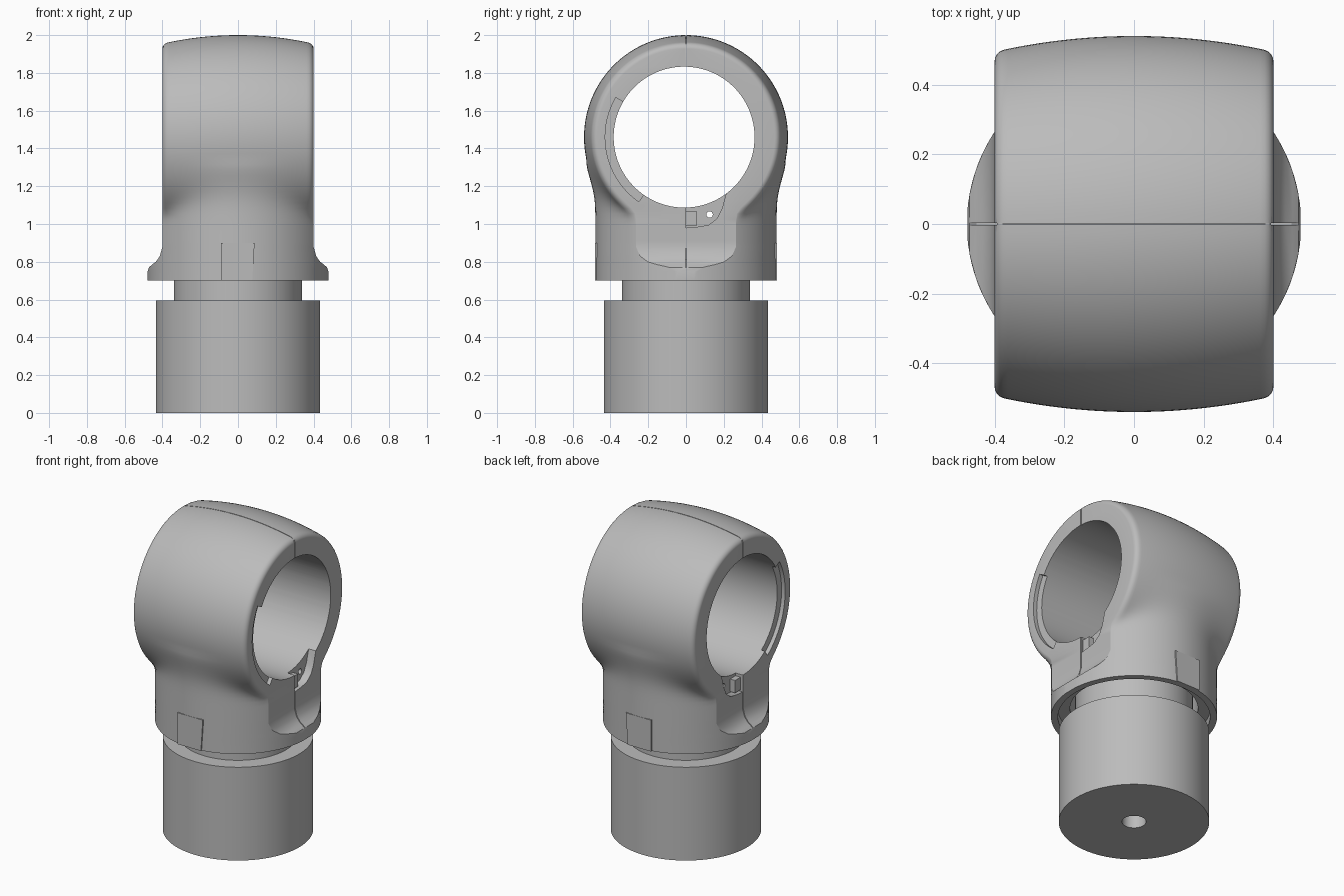
import bpy, bmesh, math
from mathutils import Matrix, Vector

cube = bpy.data.objects.get("Cube")
if cube:
    bpy.data.objects.remove(cube, do_unlink=True)

grey = bpy.data.materials.new("light grey")
grey.use_nodes = True
grey.diffuse_color = (0.5, 0.5, 0.5, 1)
grey.node_tree.nodes["Principled BSDF"].inputs["Base Color"].default_value = (0.5, 0.5, 0.5, 1)

BORE_Z, BORE_Y, BORE_R = 1.46, -0.01, 0.373
NECK_R, HALF_X = 0.48, 0.4


def finish(bm, name):
    bmesh.ops.recalc_face_normals(bm, faces=bm.faces)
    mesh = bpy.data.meshes.new(name)
    bm.to_mesh(mesh)
    bm.free()
    mesh.materials.append(grey)
    ob = bpy.data.objects.new(name, mesh)
    bpy.context.collection.objects.link(ob)
    return ob


def cylinder(name, r, a, b, along_x=False, y=0, z=0, seg=96):
    """Cylinder from a to b along z, or along x at the given y and z."""
    bm = bmesh.new()
    mat = Matrix.Translation((0, 0, (a + b) / 2))
    if along_x:
        mat = Matrix.Translation(((a + b) / 2, y, z)) @ Matrix.Rotation(math.pi / 2, 4, 'Y')
    bmesh.ops.create_cone(bm, cap_ends=True, segments=seg, radius1=r, radius2=r,
                          depth=b - a, matrix=mat)
    return finish(bm, name)


def prism(name, points, axis, a, b):
    """Extrude a 2D outline along x (points are y, z) or y (points are x, z)."""
    bm = bmesh.new()
    put = (lambda p: (a, p[0], p[1])) if axis == 'x' else (lambda p: (p[0], a, p[1]))
    face = bm.faces.new([bm.verts.new(put(p)) for p in points])
    out = bmesh.ops.extrude_face_region(bm, geom=[face])
    move = Vector((b - a, 0, 0)) if axis == 'x' else Vector((0, b - a, 0))
    bmesh.ops.translate(bm, vec=move, verts=[v for v in out["geom"]
                                             if isinstance(v, bmesh.types.BMVert)])
    return finish(bm, name)


def rect(x0, x1, z0, z1):
    return [(x0, z0), (x1, z0), (x1, z1), (x0, z1)]


def select(ob):
    bpy.ops.object.select_all(action='DESELECT')
    ob.select_set(True)
    bpy.context.view_layer.objects.active = ob


def cut(ob, *cutters):
    select(ob)
    for c in cutters:
        mod = ob.modifiers.new("cut", 'BOOLEAN')
        mod.operation, mod.solver, mod.object = 'DIFFERENCE', 'EXACT', c
        bpy.ops.object.modifier_apply(modifier=mod.name)
        bpy.data.objects.remove(c, do_unlink=True)


def smooth(ob):
    select(ob)
    bpy.ops.object.shade_smooth_by_angle(angle=math.radians(30))


# Half width of the clamp at each height, flaring into a flange at the bottom
FLARE = [(0.7, 0.478), (0.75, 0.478), (0.77, 0.472), (0.785, 0.455),
         (0.8, 0.435), (0.83, 0.414), (0.88, HALF_X), (2, HALF_X)]


def half_width(z):
    for (z0, c0), (z1, c1) in zip(FLARE, FLARE[1:]):
        if z <= z1:
            return c0 + (c1 - c0) * (z - z0) / (z1 - z0)
    return HALF_X


def crown(u):
    """Head radius across the width: barrel curve with rounded rims."""
    q = max(0, (abs(u) - 0.93) / 0.07)
    return 0.54 - 0.045 * u * u - 0.025 * (1 - math.sqrt(max(0, 1 - q * q)))


def neck_y(u, z):
    """Depth of the lower body, blending round neck and round head."""
    x = u * half_width(z)
    drop = BORE_Z - z
    round_neck = math.sqrt(NECK_R ** 2 - x * x) * min(1, max(0, drop) / 0.15) ** 0.5
    head = math.sqrt(max(0, crown(u) ** 2 - drop ** 2))
    return (round_neck ** 16 + head ** 16) ** (1 / 16)


# Clamp body: stacked rings from the skirt over the round head
columns = [math.sin(math.pi * (i / 36 - 0.5)) for i in range(37)]
levels = [z for z, c in FLARE[:-1]] + [0.88 + (BORE_Z - 0.88) * i / 20 for i in range(1, 21)]
halves = [[(u * half_width(z), neck_y(u, z), z) for u in columns] for z in levels]
for i in range(1, 33):
    t = math.pi / 2 * i / 32
    halves.append([(u * HALF_X, crown(u) * math.cos(t), BORE_Z + crown(u) * math.sin(t))
                   for u in columns])
bm = bmesh.new()
rings = [[bm.verts.new((x, -y, z)) for x, y, z in h] +
         [bm.verts.new(p) for p in reversed(h)] for h in halves]
for low, high in zip(rings, rings[1:]):
    for i in range(len(low)):
        j = (i + 1) % len(low)
        bm.faces.new((low[i], low[j], high[j], high[i]))
bm.faces.new(rings[0])
bmesh.ops.remove_doubles(bm, verts=bm.verts, dist=0.00005)
body = finish(bm, "clamp_body")

# Bore through the head and hollow skirt underneath
cut(body,
    cylinder("bore", BORE_R, -0.6, 0.6, True, BORE_Y, BORE_Z, 128),
    cylinder("skirt_hollow", 0.44, 0.6, 0.755),
    cylinder("neck_hollow", 0.37, 0.65, 0.95))

# Shallow rebate, hinge pocket and parting line on both end faces
pocket = [(0, 1.14), (0, 0.98), (0.06, 0.985), (0.12, 0.995), (0.165, 1.03),
          (0.19, 1.08), (0.215, 1.17), (0.14, 1.2)]
arc = [math.radians(150 + 85 * i / 20) for i in range(21)]
rebate = [(r * math.cos(a) + BORE_Y, r * math.sin(a) + BORE_Z)
          for r, path in ((0.418, arc), (0.34, arc[::-1])) for a in path]
for side in (-1, 1):
    inner, outer = sorted((side * 0.35, side * 0.6))
    step0, step1 = sorted((side * 0.375, side * 0.6))
    line0, line1 = sorted((side * 0.394, side * 0.6))
    cut(body,
        prism("rebate", rebate, 'x', step0, step1),
        prism("pocket", pocket, 'x', inner, outer),
        prism("side_seam", rect(-0.003, 0.003, 0.77, 2.1), 'x', line0, line1))
    a, b = sorted((side * 0.33, side * 0.385))
    smooth(prism("hinge_block", rect(0, 0.055, 0.99, 1.07), 'x', a, b))

# Pin hole and parting line over the crown
seam = [(u * 0.42, 1.993 - 0.047 * u * u) for u in columns[::3]] + [(0.42, 2.1), (-0.42, 2.1)]
cut(body,
    cylinder("pin_hole", 0.017, -0.6, 0.6, True, 0.125, 1.05, 24),
    prism("crown_seam", seam, 'y', -0.002, 0.002))
smooth(body)

# Flat snap tabs at the front and back of the skirt
for name, side in (("front_tab", -1), ("back_tab", 1)):
    y0, y1 = sorted((side * 0.455, side * 0.481))
    tab = [(-0.09, 0.7), (0.075, 0.7), (0.088, 0.9), (-0.09, 0.9)]
    smooth(prism(name, tab, 'y', y0, y1))

# Plug: wide base with a blind hole and a narrower neck
base = cylinder("plug_base", 0.435, 0, 0.595)
cut(base, cylinder("base_hole", 0.07, -0.1, 0.4, seg=48))
smooth(base)
smooth(cylinder("plug_neck", 0.34, 0.59, 0.96))
